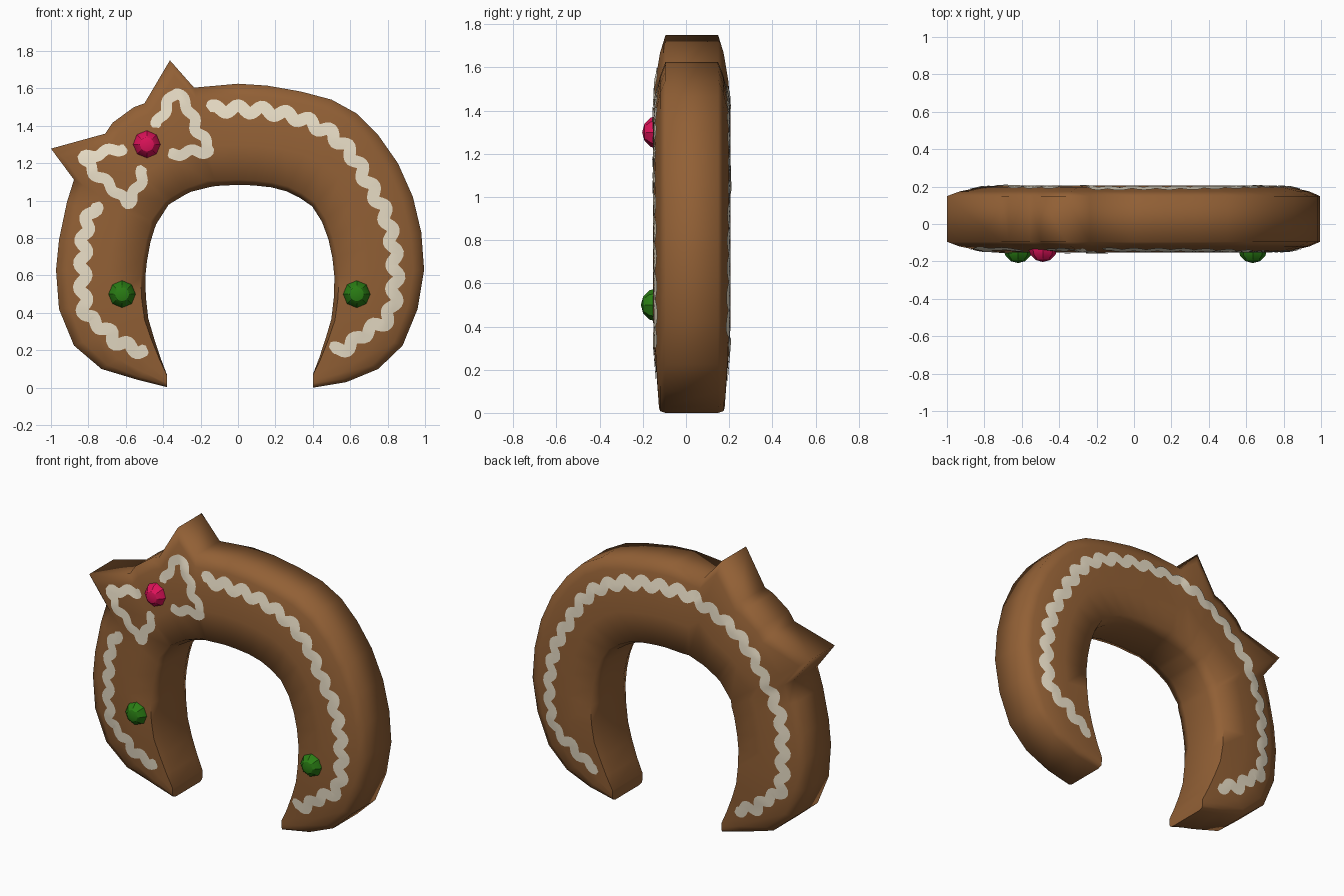
import bpy, bmesh, math
from mathutils import Vector
from mathutils.bvhtree import BVHTree

if "Cube" in bpy.data.objects:
    bpy.data.objects.remove(bpy.data.objects["Cube"])


def material(name, rgb):
    m = bpy.data.materials.new(name)
    m.diffuse_color = (*rgb, 1)
    m.use_nodes = True
    m.node_tree.nodes["Principled BSDF"].inputs["Base Color"].default_value = m.diffuse_color
    return m


BROWN = material("gingerbread brown", (0.287, 0.117, 0.036))
CREAM = material("icing cream", (0.86, 0.77, 0.60))
RED = material("candy red", (0.72, 0.006, 0.10))
GREEN = material("candy green", (0.023, 0.205, 0.007))


def add_object(name, bm, mat, angle):
    me = bpy.data.meshes.new(name)
    bm.to_mesh(me)
    bm.free()
    me.materials.append(mat)
    ob = bpy.data.objects.new(name, me)
    bpy.context.collection.objects.link(ob)
    bpy.ops.object.select_all(action='DESELECT')
    ob.select_set(True)
    bpy.context.view_layer.objects.active = ob
    bpy.ops.object.shade_smooth_by_angle(angle=math.radians(angle))
    return ob


# ---- horseshoe biscuit: outer outline with two bow points, inner outline ----
OUTER = [(.40, 0), (.58, .03), (.75, .10), (.88, .225), (.96, .42), (.995, .63),
         (.98, .83), (.935, 1.02), (.855, 1.20), (.75, 1.35), (.636, 1.465),
         (.50, 1.54), (.337, 1.583), (.155, 1.615), (0, 1.625), (-.235, 1.604),
         (-.364, 1.75), (-.50, 1.52), (-.556, 1.50), (-.67, 1.417), (-.71, 1.358),
         (-1.0, 1.278), (-.877, 1.112), (-.915, .99), (-.957, .79), (-.973, .63),
         (-.957, .42), (-.877, .225), (-.73, .10), (-.54, .043), (-.38, .003)]
half = [(.40, .07), (.45, .20), (.50, .37), (.52, .55), (.50, .74), (.46, .87),
        (.39, .98), (.28, 1.045), (.15, 1.078)]
INNER = half + [(.01, 1.085)] + [(.02 - x, z) for x, z in reversed(half)]
MID_Y = 0.027


def angle_of(p):
    a = math.atan2(p[1] - .55, p[0] - .01)
    return a if a > -math.pi / 2 else a + 2 * math.pi


def inner_at(a):
    for p, q in zip(INNER, INNER[1:]):
        a0, a1 = angle_of(p), angle_of(q)
        if a <= a1:
            return Vector(p).lerp(Vector(q), max(0, (a - a0) / (a1 - a0)))
    return Vector(INNER[-1])


# cross-section: position from inner to outer edge, half thickness
front = [(0, .11), (.05, .178), (.4, .18), (.68, .17), (.88, .147), (1, .122)]
SECTION = [(t, -h) for t, h in front] + [(t, h) for t, h in reversed(front)]

bm = bmesh.new()
rings = []
for o in OUTER:
    i = inner_at(angle_of(o))
    o = Vector(o)
    taper = min(1, (o.y + i.y) / 2 / .35)
    ring = []
    for t, h in SECTION:
        p = i.lerp(o, t)
        if abs(h) > .15:
            h = math.copysign(.15 + (abs(h) - .15) * taper, h)
        ring.append(bm.verts.new((p.x, MID_Y + h, p.y)))
    rings.append(ring)
n = len(SECTION)
for a, b in zip(rings, rings[1:]):
    for k in range(n):
        bm.faces.new((a[k], a[(k + 1) % n], b[(k + 1) % n], b[k]))
bm.faces.new(rings[0])
bm.faces.new(rings[-1])
bmesh.ops.recalc_face_normals(bm, faces=bm.faces)
bm.normal_update()
surface = BVHTree.FromBMesh(bm)
add_object("horseshoe_biscuit", bm, BROWN, 70)


def surface_y(x, z, side):
    hit = surface.ray_cast(Vector((x, side * 2, z)), Vector((0, -side, 0)))[0]
    return (hit.y if hit else MID_Y + side * .15) + side * .005


# ---- wavy icing ribbons laid on the biscuit ----
def resample(points, step):
    out = []
    for p, q in zip(points, points[1:]):
        p, q = Vector(p), Vector(q)
        count = max(1, round((q - p).length / step))
        out += [p.lerp(q, k / count) for k in range(count)]
    return out + [Vector(points[-1])]


def icing(name, points, side, amp=.02, period=.125, width=.066, smooth=12):
    path = resample(points, .012)
    for _ in range(smooth):
        path = [path[0]] + [(a + b * 2 + c) / 4 for a, b, c in
                            zip(path, path[1:], path[2:])] + [path[-1]]

    def normals(pts):
        res = []
        for k in range(len(pts)):
            d = (pts[min(k + 2, len(pts) - 1)] - pts[max(k - 2, 0)]).normalized()
            res.append(Vector((-d.y, d.x)))
        return res
    path = [p + nn * amp * math.sin(2 * math.pi * k * .012 / period)
            for k, (p, nn) in enumerate(zip(path, normals(path)))]
    bm = bmesh.new()
    rows = []
    last = len(path) - 1
    for k, (p, nn) in enumerate(zip(path, normals(path))):
        w = width * (.6 if k in (0, last) else 1)
        row = []
        for s in (-.5, -.17, .17, .5):
            q = p + nn * w * s
            row.append(bm.verts.new((q.x, surface_y(q.x, q.y, side), q.y)))
        rows.append(row)
    for a, b in zip(rows, rows[1:]):
        for k in range(3):
            f = bm.faces.new((a[k], a[k + 1], b[k + 1], b[k]))
            f.normal_update()
            if f.normal.y * side < 0:
                f.normal_flip()
    add_object(name, bm, CREAM, 40)


RIGHT = [(-.16, 1.49), (0, 1.49), (.16, 1.48), (.34, 1.44), (.50, 1.36), (.61, 1.25),
         (.70, 1.09), (.79, .93), (.83, .77), (.845, .60), (.83, .43), (.79, .35),
         (.68, .30), (.60, .22), (.50, .19)]
LEFT = [(-.76, .99), (-.82, .85), (-.83, .65), (-.83, .50), (-.81, .37), (-.72, .33),
        (-.65, .24), (-.49, .19)]
BRIDGE = [(-.71, 1.09), (-.62, 1.22), (-.50, 1.34), (-.34, 1.43)]
icing("front_icing_right", RIGHT, -1)
icing("front_icing_left", LEFT, -1)
icing("back_icing", LEFT[::-1] + BRIDGE + RIGHT, 1)

# bow loops in icing
icing("bow_icing_upper", [(-.44, 1.39), (-.39, 1.49), (-.335, 1.59), (-.26, 1.49),
                          (-.22, 1.38), (-.14, 1.265), (-.26, 1.26), (-.37, 1.245)],
      -1, amp=.012, width=.058, smooth=4)
icing("bow_icing_lower", [(-.60, 1.285), (-.71, 1.26), (-.83, 1.23), (-.76, 1.14),
                          (-.68, 1.08), (-.59, .98), (-.53, 1.08), (-.50, 1.18)],
      -1, amp=.012, width=.058, smooth=4)


# ---- round candies ----
def candy(name, x, y, z, mat):
    bm = bmesh.new()
    bmesh.ops.create_uvsphere(bm, u_segments=8, v_segments=6, radius=.078)
    for v in bm.verts:
        v.co = Vector((v.co.x + x, y - v.co.z, v.co.y + z))
    bmesh.ops.recalc_face_normals(bm, faces=bm.faces)
    add_object(name, bm, mat, 30)


candy("candy_bow", -.487, -.125, 1.30, RED)
candy("candy_left", -.62, -.131, .50, GREEN)
candy("candy_right", .635, -.131, .50, GREEN)
